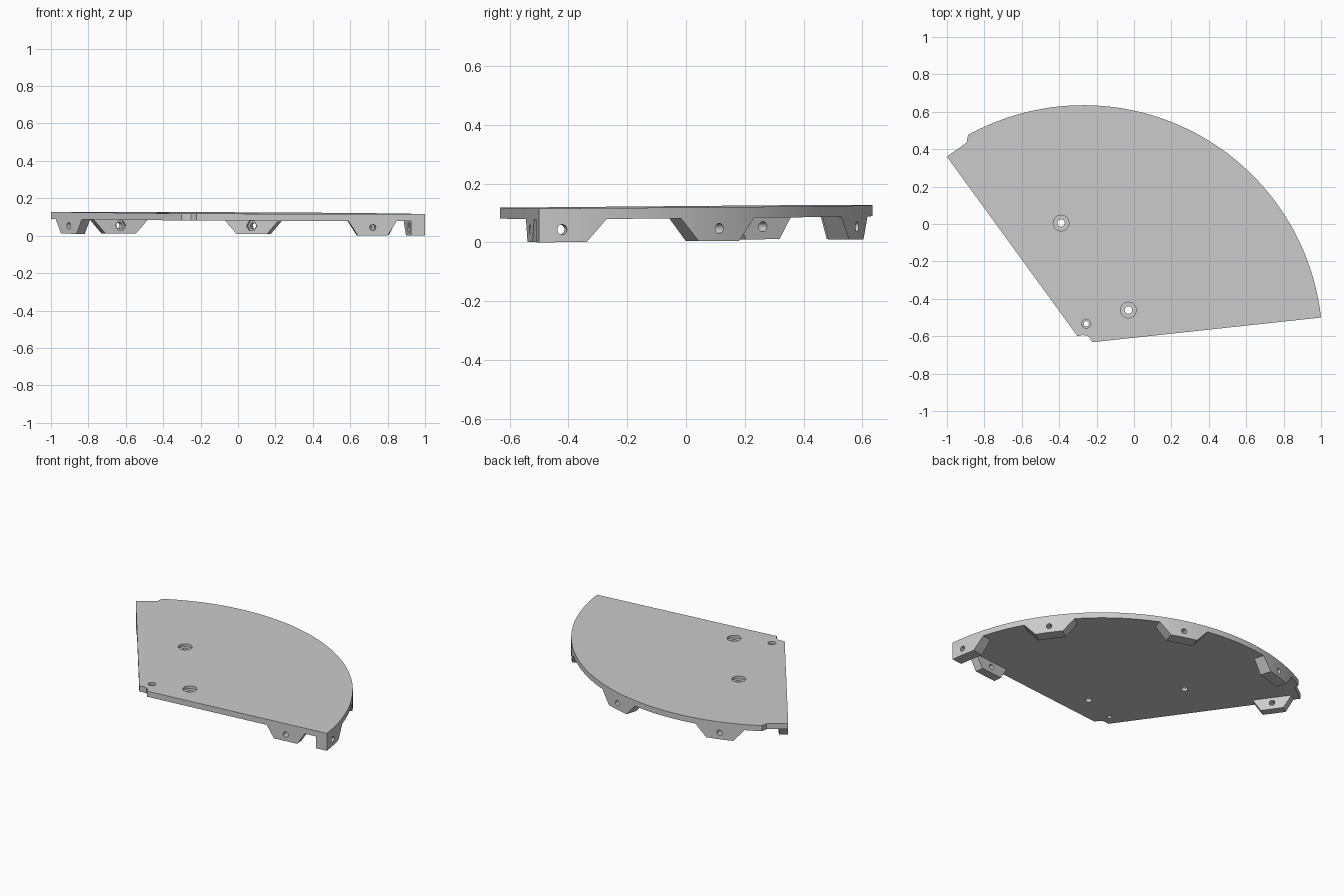
import bpy, bmesh
from math import radians, cos, sin, atan2, hypot
from mathutils import Vector, Matrix

cube = bpy.data.objects.get("Cube")
if cube:
    bpy.data.objects.remove(cube, do_unlink=True)

CENTRE, RADIUS = Vector((-0.27, -0.643, 0)), 1.278
TOTAL, UNDERSIDE = 0.115, 0.078   # overall height, height of plate underside

grey = bpy.data.materials.new("light_grey")
grey.use_nodes = True
colour = (0.6, 0.6, 0.6, 1)
grey.diffuse_color = colour
grey.node_tree.nodes["Principled BSDF"].inputs["Base Color"].default_value = colour


def prism(name, points, sweep):
    """Closed outline of 3D points swept along a vector."""
    bm = bmesh.new()
    face = bm.faces.new([bm.verts.new(p) for p in points])
    swept = bmesh.ops.extrude_face_region(bm, geom=[face])["geom"]
    bmesh.ops.translate(bm, vec=sweep, verts=[v for v in swept if isinstance(v, bmesh.types.BMVert)])
    bmesh.ops.recalc_face_normals(bm, faces=bm.faces)
    mesh = bpy.data.meshes.new(name)
    bm.to_mesh(mesh)
    bm.free()
    mesh.materials.append(grey)
    ob = bpy.data.objects.new(name, mesh)
    bpy.context.collection.objects.link(ob)
    return ob


def rod(name, start, end, radius, sides=24):
    """Cylinder or hexagonal bar between two points."""
    axis = end - start
    turn = axis.to_track_quat("Z", "Y")
    ring = [start + turn @ Vector((radius * cos(radians(360 * i / sides)),
                                   radius * sin(radians(360 * i / sides)), 0)) for i in range(sides)]
    return prism(name, ring, axis)


def subtract(target, cutter):
    cutter.hide_render = True
    mod = target.modifiers.new("cut", "BOOLEAN")
    mod.operation, mod.solver, mod.object = "DIFFERENCE", "EXACT", cutter
    bpy.context.view_layer.objects.active = target
    bpy.ops.object.modifier_apply(modifier=mod.name)
    bpy.data.objects.remove(cutter, do_unlink=True)


# Sector outline: notched inner corner, straight sides, stepped outer corner
first, last, steps = 6.42, 118.9, 80
arc = [CENTRE + RADIUS * Vector((cos(a), sin(a), 0))
       for a in (radians(first + (last - first) * i / steps) for i in range(steps + 1))]
corners = [(-0.895, 0.435), (-1, 0.36), (-0.302, -0.6), (-0.275, -0.594),
           (-0.25, -0.597), (-0.235, -0.61), (-0.222, -0.632)]
outline = arc + [Vector((x, y, 0)) for x, y in corners]
body = prism("sector_plate", outline, Vector((0, 0, TOTAL)))

# Mounting tabs: edge point, outward direction, half widths low and high, depth, nut pocket
tabs = []
for angle in (10, 36.3, 73.4, 107.3):
    out = Vector((cos(radians(angle)), sin(radians(angle)), 0))
    tabs.append((CENTRE + RADIUS * out, out, 0.085, 0.155, 0.077, True))
tabs.append((Vector((0.72, -0.531, 0)), Vector((0.106, -0.994, 0)), 0.08, 0.13, 0.055, False))
tabs.append((Vector((-0.905, 0.229, 0)), Vector((-0.808, -0.589, 0)), 0.07, 0.12, 0.055, False))

# Hollow under the plate, leaving the tabs standing
low, high = -0.05, 0.1
hollow = prism("hollow", [(-2, -2, low + 0.01), (2, -2, low + 0.01), (2, 2, low + 0.01), (-2, 2, low + 0.01)],
               Vector((0, 0, UNDERSIDE - low - 0.01)))
for i, (point, out, bottom, top, depth, nut) in enumerate(tabs):
    side = Vector((-out.y, out.x, 0))
    slope = (top - bottom) / UNDERSIDE
    inner = point - out * depth
    w0, w1 = bottom + slope * low, bottom + slope * high
    # The first tab runs straight out to the plate corner
    profile = [(-w0, low), (w0, low), (w1, high), (-w1, high)]
    if i == 0:
        profile[0], profile[3] = (-0.16, low), (-0.16, high)
    subtract(hollow, prism("tab", [inner + side * u + Vector((0, 0, z)) for u, z in profile],
                           out * (depth + 0.1)))
subtract(body, hollow)

# Bolt holes through the tabs, hexagonal nut pockets on the curved side
for point, out, bottom, top, depth, nut in tabs:
    middle = point + Vector((0, 0, 0.043))
    subtract(body, rod("bolt_hole", middle - out * (depth + 0.03), middle + out * 0.05, 0.017))
    if nut:
        subtract(body, rod("nut_pocket", middle - out * (depth + 0.02), middle - out * (depth - 0.025), 0.029, 6))

# Counterbored screw holes through the plate
for x, y, head, shaft in ((-0.39, 0.005, 0.042, 0.02), (-0.03, -0.46, 0.042, 0.02), (-0.255, -0.533, 0.024, 0.014)):
    spot = Vector((x, y, 0))
    up = Vector((0, 0, 1))
    subtract(body, rod("screw_head", spot + up * (TOTAL - 0.018), spot + up * 0.2, head, 32))
    subtract(body, rod("screw_hole", spot - up * 0.1, spot + up * 0.2, shaft))

# Slight tilt of the whole plate
for v in body.data.vertices:
    v.co.z += 0.0063 - 0.003 * v.co.x + 0.0065 * v.co.y

bpy.ops.object.select_all(action="DESELECT")
body.select_set(True)
bpy.context.view_layer.objects.active = body
bpy.ops.object.shade_smooth_by_angle(angle=radians(20))
